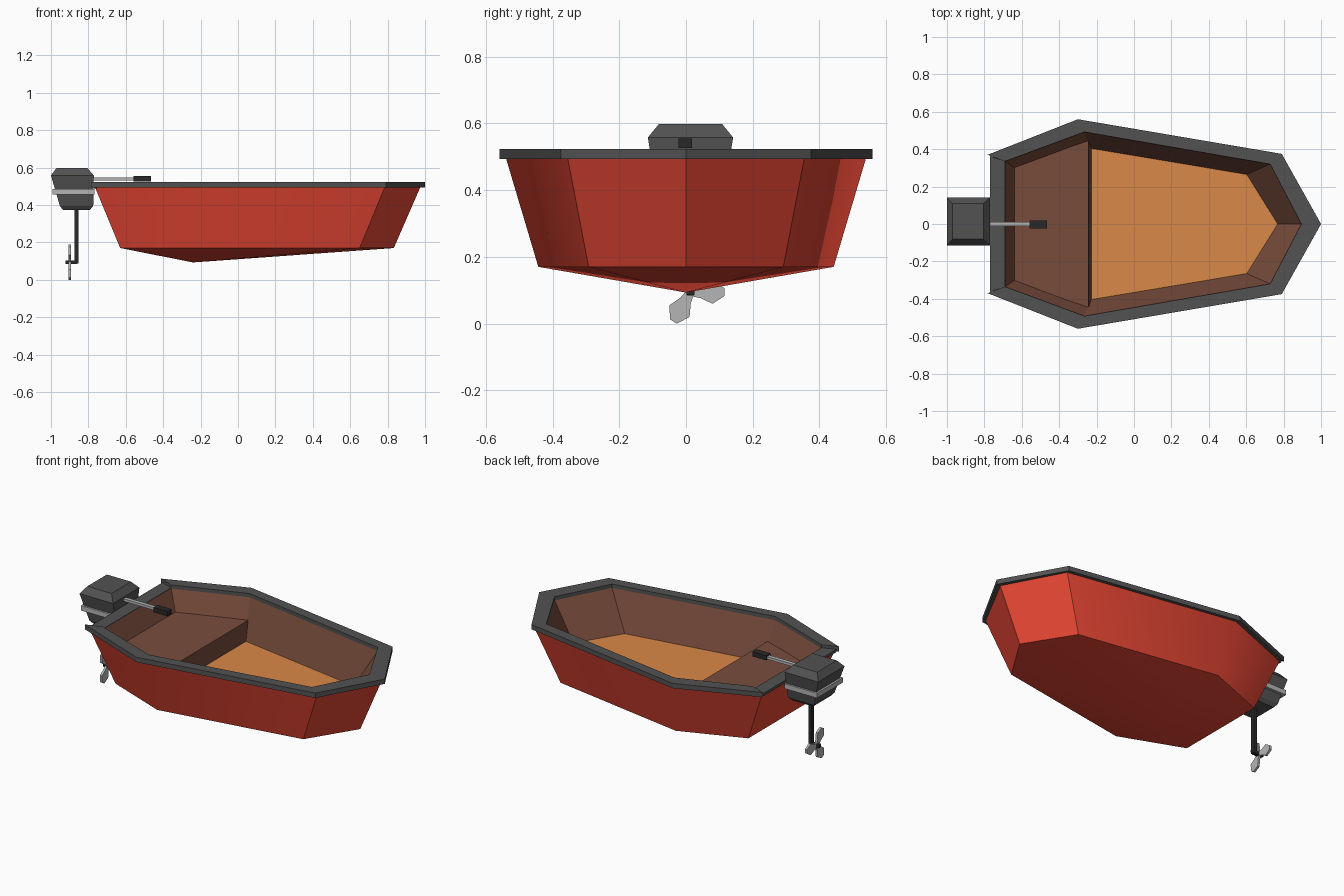
import bpy, math
from mathutils import Matrix, Vector

if "Cube" in bpy.data.objects:
    bpy.data.objects.remove(bpy.data.objects["Cube"])


def material(name, rgb):
    m = bpy.data.materials.new(name)
    m.diffuse_color = (*rgb, 1)
    m.use_nodes = True
    m.node_tree.nodes["Principled BSDF"].inputs["Base Color"].default_value = m.diffuse_color
    return m


RED = material("hull red", (0.8, 0.062, 0.034))
TAN = material("floor tan", (0.7, 0.25, 0.065))
BROWN = material("inner brown", (0.19, 0.073, 0.046))
GREY = material("dark grey", (0.085, 0.085, 0.085))
BLACK = material("near black", (0.022, 0.022, 0.022))
METAL = material("light metal", (0.46, 0.46, 0.46))


def make(name, verts, faces, mat):
    me = bpy.data.meshes.new(name)
    me.from_pydata(verts, [], faces)
    me.materials.append(mat)
    ob = bpy.data.objects.new(name, me)
    bpy.context.collection.objects.link(ob)
    return ob


def ring(half, z):
    """Mirror half outline (stern to bow) into a counter-clockwise loop."""
    pts = [(x, -y, z) for x, y in half]
    pts += [(x, y, z) for x, y in reversed(half) if y > 0]
    return pts


def loft(name, rings, mat):
    """Skin and cap equal-length loops listed from bottom to top."""
    n = len(rings[0])
    faces = [(k * n + i, k * n + (i + 1) % n, (k + 1) * n + (i + 1) % n, (k + 1) * n + i)
             for k in range(len(rings) - 1) for i in range(n)]
    faces.append(tuple(reversed(range(n))))
    faces.append(tuple(range(n * (len(rings) - 1), n * len(rings))))
    return make(name, [p for r in rings for p in r], faces, mat)


def rect(x0, x1, y0, y1, z):
    return [(x0, y0, z), (x1, y0, z), (x1, y1, z), (x0, y1, z)]


def box(name, x0, x1, y0, y1, z0, z1, mat):
    return loft(name, [rect(x0, x1, y0, y1, z0), rect(x0, x1, y0, y1, z1)], mat)


# Hull shell with a shallow pointed bottom
chine = ring([(-0.63, 0.292), (-0.24, 0.443), (0.65, 0.292), (0.833, 0)], 0.17)
sheer = ring([(-0.765, 0.355), (-0.29, 0.54), (0.785, 0.355), (0.975, 0)], 0.496)
n = len(chine)
faces = [(i, (i + 1) % n, n + (i + 1) % n, n + i) for i in range(n)]
faces += [((i + 1) % n, i, 2 * n) for i in range(n)]
hull = make("hull", chine + sheer + [(-0.24, 0, 0.093)], faces, RED)
bpy.context.view_layer.objects.active = hull
hull.select_set(True)
bpy.ops.object.shade_smooth_by_angle(angle=math.radians(35))

# Inner liner and floor
low = ring([(-0.59, 0.27), (-0.235, 0.405), (0.603, 0.265), (0.768, 0)], 0.272)
high = ring([(-0.69, 0.335), (-0.265, 0.492), (0.728, 0.32), (0.895, 0)], 0.5)
liner = [(n + i, n + (i + 1) % n, (i + 1) % n, i) for i in range(n)]
make("inner_walls", low + high, liner, BROWN)
make("floor", low, [tuple(range(n))], TAN)

# Stern bench
loft("seat", [ring([(-0.59, 0.27), (-0.228, 0.405)], 0.268),
              ring([(-0.65, 0.31), (-0.243, 0.445)], 0.382)], BROWN)

# Gunwale along the sides and bow, mitred at the stern
out = ring([(-0.783, 0.37), (-0.3, 0.56), (0.79, 0.375), (1.0, 0)], 0)
inn = ring([(-0.69, 0.335), (-0.265, 0.492), (0.728, 0.32), (0.895, 0)], 0)
verts = []
for o, i in zip(out, inn):
    verts += [(o[0], o[1], 0.493), (o[0], o[1], 0.523), (i[0], i[1], 0.523), (i[0], i[1], 0.493)]
faces = [(0, 1, 2, 3), tuple(4 * (n - 1) + j for j in (3, 2, 1, 0))]
for k in range(n - 1):
    for j in range(4):
        a, b = 4 * k + j, 4 * k + (j + 1) % 4
        faces.append((a, a + 4, b + 4, b))
make("gunwale", verts, faces, GREY)

# Slightly lower rail across the stern
rail = [(-0.77, -0.363), (-0.69, -0.335), (-0.69, 0.335), (-0.77, 0.363)]
loft("stern_rail", [[(x, y, z) for x, y in rail] for z in (0.488, 0.505)], GREY)

# Motor housing from stacked rectangles
C = 0.0135
levels = [(-0.935, -0.793, 0.085, 0.374), (-0.952, -0.774, 0.10, 0.394),
          (-1.0, -0.771, 0.128, 0.558), (-0.97, -0.805, 0.095, 0.598)]
loft("motor_housing", [rect(a, b, C - w, C + w, z) for a, b, w, z in levels], GREY)
box("motor_band", -0.991, -0.768, C - 0.127, C + 0.127, 0.456, 0.486, METAL)

# Tiller arm and grip
box("tiller_arm", -0.79, -0.55, -0.012, 0.012, 0.532, 0.548, METAL)
box("tiller_grip", -0.56, -0.465, -0.023, 0.018, 0.526, 0.555, BLACK)

# Drive leg and propeller shaft
box("drive_leg", -0.874, -0.852, C - 0.012, C + 0.012, 0.086, 0.385, BLACK)
box("propeller_shaft", -0.922, -0.86, C - 0.011, C + 0.011, 0.084, 0.104, BLACK)

# Three propeller blades
half = [(0.0, 0.012), (0.03, 0.018), (0.066, 0.035), (0.102, 0.012)]
blade = [(r, -w) for r, w in half] + [(r, w) for r, w in reversed(half)]
for k in range(3):
    M = Matrix.Translation(Vector((0, C, 0.0943))) @ Matrix.Rotation(math.radians(120 * k), 4, 'X')
    loft(f"propeller_blade_{k + 1}",
         [[tuple(M @ Vector((x, r, w))) for r, w in blade] for x in (-0.906, -0.892)], METAL)
